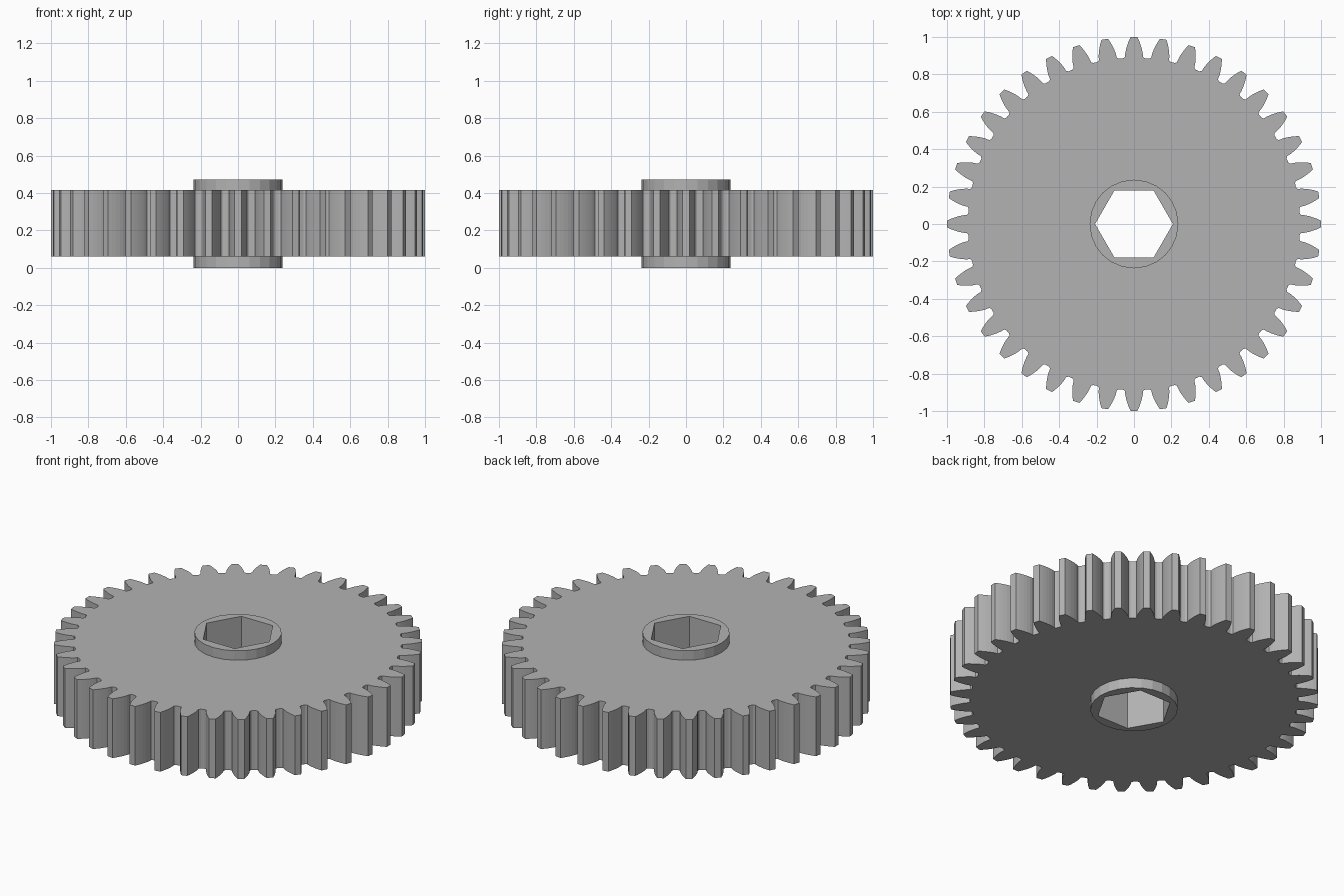
import bpy, bmesh
from math import pi, cos, sin, tan, acos, radians

cube = bpy.data.objects.get("Cube")
if cube:
    bpy.data.objects.remove(cube, do_unlink=True)

grey = bpy.data.materials.new("plain grey")
grey.use_nodes = True
colour = (0.45, 0.45, 0.45, 1)
grey.diffuse_color = colour
grey.node_tree.nodes["Principled BSDF"].inputs["Base Color"].default_value = colour


def polar(r, a):
    return r * cos(a), r * sin(a)


def polygon(sides, r):
    return [polar(r, 2 * pi * i / sides) for i in range(sides)]


def gear_outline(teeth, tip_r, root_r):
    """Involute teeth with softened corners at the root."""
    pitch_r = tip_r * teeth / (teeth + 2)
    pressure = radians(20)
    base_r = pitch_r * cos(pressure)
    start = pi / (2 * teeth) + tan(pressure) - pressure
    flank = [(root_r, start + 0.013), (root_r + 0.004, start + 0.004)]
    steps = 5
    for i in range(steps + 1):
        r = base_r + (tip_r - base_r) * i / steps
        a = acos(base_r / r)
        flank.append((r, start - (tan(a) - a)))
    points = []
    for t in range(teeth):
        centre = 2 * pi * t / teeth
        points += [polar(r, centre - a) for r, a in flank]
        points += [polar(r, centre + a) for r, a in reversed(flank)]
    return points


def pierced_solid(name, outer, inner, bottom, top):
    """Solid between an outer and an inner outline."""
    bm = bmesh.new()
    edges = []
    for outline in (outer, inner):
        verts = [bm.verts.new((x, y, bottom)) for x, y in outline]
        edges += [bm.edges.new((v, verts[i - 1])) for i, v in enumerate(verts)]
    bmesh.ops.triangle_fill(bm, edges=edges, use_beauty=True)
    cap = bmesh.ops.extrude_face_region(bm, geom=bm.faces[:], use_keep_orig=True)
    raised = [g for g in cap["geom"] if isinstance(g, bmesh.types.BMVert)]
    bmesh.ops.translate(bm, verts=raised, vec=(0, 0, top - bottom))
    bmesh.ops.recalc_face_normals(bm, faces=bm.faces[:])
    mesh = bpy.data.meshes.new(name)
    bm.to_mesh(mesh)
    bm.free()
    mesh.materials.append(grey)
    obj = bpy.data.objects.new(name, mesh)
    bpy.context.collection.objects.link(obj)
    return obj


# Toothed wheel, its inner edge buried in the hub
pierced_solid("gear_wheel", gear_outline(40, 1.0, 0.888), polygon(24, 0.222), 0.06, 0.415)

# Hub standing proud on both sides, with a hexagonal bore
pierced_solid("hub", polygon(24, 0.237), polygon(6, 0.208), 0.0, 0.472)
